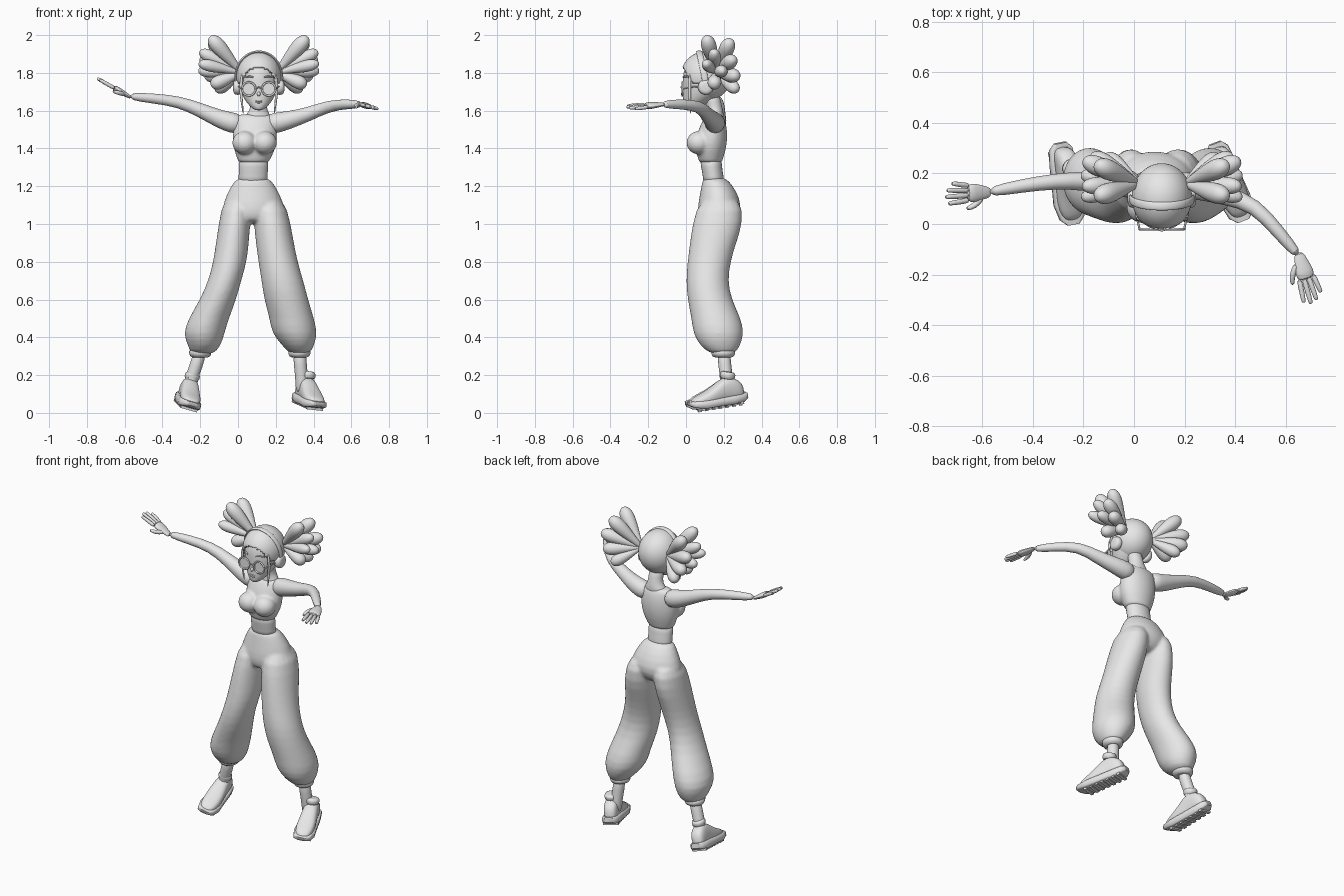
import bpy, bmesh, math
from mathutils import Vector as V, Matrix

cube = bpy.data.objects.get("Cube")
if cube:
    bpy.data.objects.remove(cube)

grey = bpy.data.materials.new("plain grey")
grey.use_nodes = True
grey.diffuse_color = (0.8, 0.8, 0.8, 1)
grey.node_tree.nodes["Principled BSDF"].inputs["Base Color"].default_value = grey.diffuse_color
X, Y, Z = V((1, 0, 0)), V((0, 1, 0)), V((0, 0, 1))
MID = 0.11  # head centre line
parts = []


def loft(bm, rings):
    loops = [[bm.verts.new(p) for p in r] for r in rings]
    n = len(loops[0])
    for a, b in zip(loops, loops[1:]):
        for i in range(n):
            bm.faces.new((a[i], a[(i + 1) % n], b[(i + 1) % n], b[i]))
    bm.faces.new(loops[0][::-1])
    bm.faces.new(loops[-1])


def ring(c, u, v, ru, rv, n=16, power=1.0):
    pts = []
    for i in range(n):
        a = 2 * math.pi * i / n
        s, t = math.cos(a), math.sin(a)
        pts.append(V(c) + u * ru * math.copysign(abs(s) ** power, s)
                   + v * rv * math.copysign(abs(t) ** power, t))
    return pts


def stack(bm, levels):
    """Horizontal ellipses: x, y, z, half width, half depth."""
    loft(bm, [ring((x, y, z), X, Y, rx, ry, 20) for x, y, z, rx, ry in levels])


def tube(bm, pts, radii, side=None, flat=1.0, n=12):
    pts = [V(p) for p in pts]
    rings = []
    for i, p in enumerate(pts):
        t = (pts[min(i + 1, len(pts) - 1)] - pts[max(i - 1, 0)]).normalized()
        ref = V(side) if side else (Z if abs(t.z) < 0.9 else Y)
        u = (ref - t * ref.dot(t)).normalized()
        rings.append(ring(p, u, t.cross(u), radii[i], radii[i] * flat, n))
    loft(bm, rings)


def ball(bm, c, r, seg=24):
    m = Matrix.Translation(c) @ Matrix.Diagonal((*r, 1))
    bmesh.ops.create_uvsphere(bm, u_segments=seg, v_segments=seg * 2 // 3, radius=1, matrix=m)


def finish(name, bm, subsurf=1, remesh=0):
    bmesh.ops.recalc_face_normals(bm, faces=bm.faces)
    me = bpy.data.meshes.new(name)
    bm.to_mesh(me)
    bm.free()
    me.materials.append(grey)
    ob = bpy.data.objects.new(name, me)
    bpy.context.collection.objects.link(ob)
    if subsurf:
        ob.modifiers.new("round", "SUBSURF").levels = subsurf
        ob.modifiers["round"].render_levels = subsurf
    if remesh:
        r = ob.modifiers.new("blend", "REMESH")
        r.mode, r.voxel_size, r.use_smooth_shade = "VOXEL", remesh, True
        s = ob.modifiers.new("soften", "SMOOTH")
        s.factor, s.iterations = 0.5, 6
    parts.append(ob)
    return ob


# Trousers: pelvis and two ballooning legs blended together
bm = bmesh.new()
stack(bm, [(.08, .145, 1.255, .082, .058), (.08, .168, 1.2, .12, .086), (.082, .18, 1.11, .166, .118),
           (.08, .17, 1.05, .16, .11), (.078, .16, 1.0, .1, .08)])
heights = (1.15, 1.0, .9, .8, .7, .6, .5, .42, .355, .305)
depth = [(.185, .115), (.168, .135), (.143, .124), (.122, .115), (.11, .112),
         (.125, .118), (.16, .133), (.173, .137), (.18, .108), (.197, .06)]
right = [(.0, .08), (-.018, .084), (-.03, .088), (-.042, .09), (-.07, .088),
         (-.105, .097), (-.155, .108), (-.182, .111), (-.177, .088), (-.19, .058)]
left = [(.16, .085), (.182, .098), (.195, .102), (.212, .105), (.235, .112),
        (.255, .118), (.285, .119), (.3, .123), (.32, .084), (.328, .05)]
for leg in (right, left):
    stack(bm, [(x, y, z, rx, ry) for (x, rx), (y, ry), z in zip(leg, depth, heights)])
finish("trousers", bm, 1, .009)

# Hem cuffs and ankles
for name, x, foot in (("right", -.2, -.25), ("left", .325, .338)):
    bm = bmesh.new()
    stack(bm, [(x, .197, .345, .064, .07), (x, .197, .31, .06, .064), (x, .197, .29, .05, .055)])
    finish(name + "_cuff", bm)
    bm = bmesh.new()
    tube(bm, [(x, .2, .33), (x * .6 + foot * .4, .205, .25), (foot, .215, .18), (foot, .22, .1)],
         [.036, .035, .034, .036], n=16)
    finish(name + "_ankle", bm)

# Top, with the bust blended in
bm = bmesh.new()
stack(bm, [(.083, .13, 1.32, .083, .062), (.083, .13, 1.34, .086, .064), (.088, .13, 1.39, .11, .082),
           (.089, .135, 1.45, .12, .085), (.09, .143, 1.51, .115, .075), (.09, .15, 1.56, .112, .055),
           (.09, .153, 1.585, .095, .035)])
for s in (-1, 1):
    ball(bm, (.088 + s * .053, .068, 1.43), (.066, .066, .062))
finish("top", bm, 1, .008)

# Midriff, neck base and neck
bm = bmesh.new()
stack(bm, [(.08, .147, 1.21, .082, .058), (.08, .145, 1.25, .077, .055), (.082, .135, 1.3, .078, .056),
           (.083, .13, 1.36, .082, .06)])
finish("midriff", bm)
bm = bmesh.new()
stack(bm, [(.1, .15, 1.53, .08, .05), (.105, .155, 1.575, .07, .045), (.108, .155, 1.6, .046, .042),
           (.11, .145, 1.64, .043, .042), (.11, .13, 1.7, .045, .045)])
finish("neck", bm)

# Arms
arms = {
    "right": [(.02, .155, 1.525), (-.03, .16, 1.535), (-.1, .165, 1.557), (-.2, .17, 1.603),
              (-.31, .17, 1.648), (-.45, .15, 1.665), (-.58, .125, 1.677)],
    "left": [(.15, .155, 1.525), (.2, .155, 1.535), (.27, .142, 1.55), (.37, .11, 1.58),
             (.48, .075, 1.625), (.57, -.03, 1.635), (.655, -.13, 1.633)]}
for name, pts in arms.items():
    bm = bmesh.new()
    tube(bm, pts, [.05, .057, .048, .038, .031, .027, .021], n=16)
    finish(name + "_arm", bm)


# Hands: flat palm, four fingers, thumb
def hand(name, wrist, aim, across):
    w, t = V(wrist), (V(aim) - V(wrist)).normalized()
    s = (V(across) - t * V(across).dot(t)).normalized()
    bm = bmesh.new()
    tube(bm, [w - t * .02, w + t * .02, w + t * .06, w + t * .095], [.02, .028, .04, .036], s, .45)
    for k, reach in ((-1.5, .155), (-.5, .178), (.5, .185), (1.5, .172)):
        base = w + t * .08 + s * k * .019
        tip = w + t * reach + s * k * .026
        tube(bm, [base, base.lerp(tip, .5), tip, tip + t * .006], [.012, .0115, .01, .006], s, n=8)
    a = w + t * .02 + s * .015
    b = w + t * .06 + s * .055 - Z * .012
    c = w + t * .1 + s * .062 - Z * .022
    tube(bm, [a, b, c], [.015, .013, .009], n=8)
    finish(name, bm)


hand("right_hand", arms["right"][-1], (-.735, .12, 1.765), (0, -1, 0))
hand("left_hand", arms["left"][-1], (.715, -.32, 1.615), (-1, 0, .25))


# Shoes: tapered upper over a thick sole, tipped onto the toe
def shoe(name, heel, turn, roll):
    m = (Matrix.Translation(heel) @ Matrix.Rotation(turn, 4, "Z")
         @ Matrix.Rotation(math.radians(9), 4, "X") @ Matrix.Rotation(roll, 4, "Y"))
    upper = [(-.3, .022, .05), (-.275, .045, .07), (-.22, .056, .085), (-.16, .052, .115),
             (-.11, .046, .15), (-.06, .044, .148), (-.02, .04, .12), (0, .022, .09)]
    bm = bmesh.new()
    loft(bm, [ring((0, y, h / 2 + .01), X, Z, w, h / 2 - .01, 16, .75) for y, w, h in upper])
    bm.transform(m)
    finish(name + "_upper", bm)
    sole = [(-.315, .025, .03), (-.29, .05, .016), (-.23, .063, .004), (-.15, .057, .004),
            (-.07, .053, .002), (-.01, .046, .008), (.015, .025, .02)]
    bm = bmesh.new()
    loft(bm, [ring((0, y, (lo + .05) / 2), X, Z, w, (.05 - lo) / 2, 16, .4) for y, w, lo in sole])
    for i in range(7):  # tread bars
        bar = Matrix.Translation((0, -.25 + i * .037, .004)) @ Matrix.Diagonal((.09, .018, .014, 1))
        bmesh.ops.create_cube(bm, size=1, matrix=bar)
    bm.transform(m)
    finish(name + "_sole", bm, 0)
    bm = bmesh.new()
    tube(bm, [(0, -.085, .13), (0, -.075, .165), (0, -.072, .175)], [.043, .042, .036], X, n=16)
    bm.transform(m)
    finish(name + "_collar", bm)


shoe("right_shoe", (-.3, .31, .058), math.radians(9), math.radians(16))
shoe("left_shoe", (.32, .31, .058), math.radians(20), math.radians(6))

# Head, nose, lips and brows
bm = bmesh.new()
stack(bm, [(MID, .012, 1.6, .018, .02), (MID, .035, 1.622, .048, .052), (MID, .065, 1.66, .078, .082),
           (MID, .09, 1.71, .1, .106), (MID, .1, 1.77, .108, .12), (MID, .105, 1.83, .1, .115),
           (MID, .11, 1.875, .07, .085), (MID, .11, 1.89, .03, .04)])
ball(bm, (MID, -.014, 1.688), (.01, .014, .012), 12)
for z in (1.651, 1.643):
    ball(bm, (MID, -.01, z), (.021, .01, .005), 12)
finish("head", bm)
for name, s in (("right", -1), ("left", 1)):
    bm = bmesh.new()
    tube(bm, [(MID + s * x, y, z) for x, y, z in ((.025, -.018, 1.775), (.05, -.01, 1.785), (.075, .01, 1.775))],
         [.004, .006, .003], n=8)
    finish(name + "_brow", bm)

# Glasses
for name, s in (("right", -1), ("left", 1)):
    c = V((MID + s * .053, -.02, 1.715))
    bm = bmesh.new()
    loft(bm, [ring(c + Y * d, X, Z, .034, .034, 32) for d in (0, .004)])
    finish(name + "_lens", bm, 0)
    bm = bmesh.new()
    circle = ring(c, X, Z, .036, .036, 32)
    tube(bm, circle + circle[:1], [.005] * 33, Y, n=8)
    tube(bm, [c + X * s * .035, (MID + s * .1, .03, 1.725), (MID + s * .112, .1, 1.73)], [.004] * 3, n=8)
    finish(name + "_frame", bm, 0)
bm = bmesh.new()
tube(bm, [(MID - .019, -.021, 1.718), (MID, -.026, 1.724), (MID + .019, -.021, 1.718)], [.004] * 3, n=8)
finish("glasses_bridge", bm, 0)

# Hair cap with an arched opening for the face
bm = bmesh.new()
ball(bm, (MID, .106, 1.783), (.119, .134, .131), 64)
gone = []
for f in bm.faces:
    p = f.calc_center_median()
    window = ((p.x - MID) / .098) ** 2 + ((p.z - 1.72) / .112) ** 2 < 1
    if p.y < .1 and (window or p.z < 1.74):
        gone.append(f)
bmesh.ops.delete(bm, geom=gone, context="FACES")
solid = finish("hair_cap", bm, 0).modifiers.new("thickness", "SOLIDIFY")
solid.thickness = .012

# Headband with ear cups
bm = bmesh.new()
arc = [math.radians(a) for a in range(-20, 201, 10)]
tube(bm, [(MID + .124 * math.cos(a), .07 + .03 * (1 - max(math.sin(a), 0)), 1.775 + .138 * math.sin(a))
          for a in arc], [.017] * len(arc), Y, .4)
finish("headband", bm)
for name, s in (("right", -1), ("left", 1)):
    bm = bmesh.new()
    tube(bm, [(MID + s * d, .105, 1.725) for d in (.095, .102, .122, .132, .136)],
         [.036, .042, .042, .034, .02], Y, n=24)
    finish(name + "_ear_cup", bm)
    # Thin loose strand beside the face
    bm = bmesh.new()
    tube(bm, [(MID + s * x, y, z) for x, y, z in ((.088, .02, 1.8), (.098, .02, 1.72), (.09, .02, 1.65), (.082, .025, 1.58))],
         [.008, .009, .007, .003], n=8)
    finish(name + "_strand", bm)

# Bunches: teardrop lobes fanning out of each side (outward, y, z, radius)
lobes = [(.235, .115, 1.965, .044), (.235, .225, 1.95, .044), (.285, .15, 1.9, .037), (.28, .24, 1.865, .042),
         (.29, .11, 1.845, .034), (.29, .19, 1.81, .036), (.255, .255, 1.785, .042),
         (.225, .15, 1.745, .04), (.205, .255, 1.72, .038)]
profile = [(0, .3), (.25, .5), (.5, .8), (.75, 1), (.9, .92), (1, .6), (1.04, .25)]
for name, s in (("right", -1), ("left", 1)):
    root = V((MID + s * .09, .16, 1.8))
    bm = bmesh.new()
    for out, y, z, r in lobes:
        tip = V((MID + s * out, y, z))
        tip += (tip - root).normalized() * r * .6
        tube(bm, [root.lerp(tip, t) for t, k in profile], [r * k for t, k in profile])
    finish(name + "_bunch", bm)

# Smooth shading with sharp creases kept
bpy.ops.object.select_all(action="DESELECT")
for ob in parts:
    ob.select_set(True)
bpy.context.view_layer.objects.active = parts[0]
bpy.ops.object.shade_smooth_by_angle(angle=math.radians(50))
